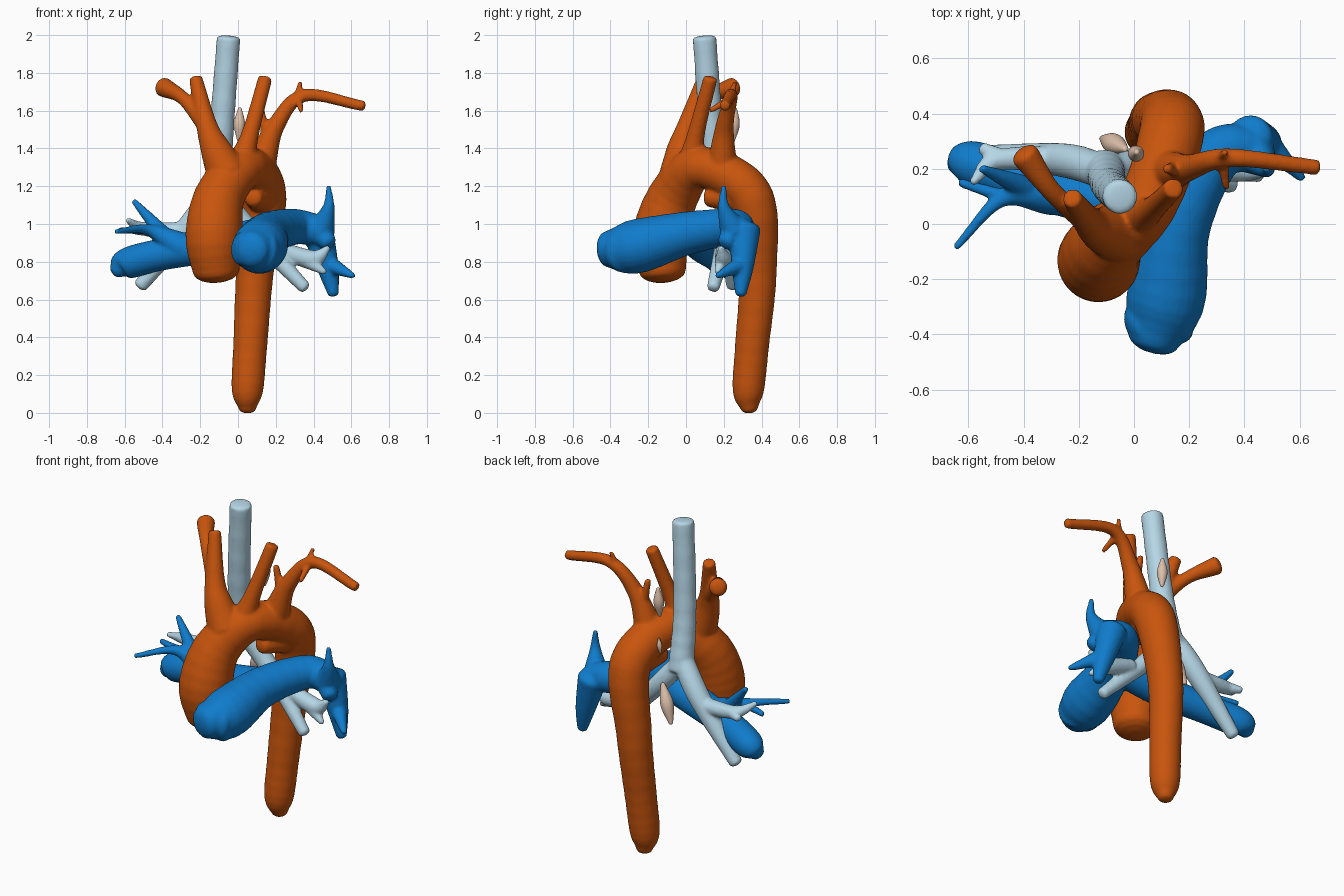
import bpy, bmesh, math
from mathutils import Vector

def spline(p, n=12):
    """Catmull-Rom curve through points that carry a radius as fourth value."""
    p = [p[0] * 2 - p[1]] + p + [p[-1] * 2 - p[-2]]
    out = []
    for a, b, c, d in zip(p, p[1:], p[2:], p[3:]):
        for t in (k / n for k in range(n)):
            out.append(0.5 * (2 * b + (c - a) * t + (2 * a - 5 * b + 4 * c - d) * t * t
                              + (3 * b - a - 3 * c + d) * t ** 3))
    return out + [p[-2]]

def tube(bm, radii, *path, dome=0.5, ripple=0.0, sides=28):
    """Round sweep along a path; dome is the bulge of the end caps."""
    s = spline([Vector((*p, r)) for p, r in zip(path, radii)])
    pos = [q.xyz for q in s]
    rad = [max(q.w, 0.008) * (1 + ripple * math.sin(i * 1.9)) for i, q in enumerate(s)]
    start, end = (pos[0] - pos[1]).normalized(), (pos[-1] - pos[-2]).normalized()
    r0, r1 = rad[0], rad[-1]
    for k in range(1, 4):
        a = k * 0.43
        pos.insert(0, s[0].xyz + start * r0 * dome * math.sin(a))
        rad.insert(0, r0 * math.cos(a))
        pos.append(s[-1].xyz + end * r1 * dome * math.sin(a))
        rad.append(r1 * math.cos(a))
    rings, u = [], None
    for i, c in enumerate(pos):
        t = (pos[min(i + 1, len(pos) - 1)] - pos[max(i - 1, 0)]).normalized()
        u = t.orthogonal() if u is None else u - t * u.dot(t)
        u.normalize()
        v = t.cross(u)
        angles = [2 * math.pi * k / sides for k in range(sides)]
        rings.append([bm.verts.new(c + rad[i] * (u * math.cos(a) + v * math.sin(a)))
                      for a in angles])
    for a, b in zip(rings, rings[1:]):
        for k in range(sides):
            j = (k + 1) % sides
            bm.faces.new((a[k], a[j], b[j], b[k]))
    bm.faces.new(rings[0][::-1])
    bm.faces.new(rings[-1])

def spindle(bm, r, a, b):
    """Tapered lump between two points."""
    mid = (Vector(a) + Vector(b)) / 2
    tube(bm, (r / 3, r, r / 3), a, mid, b)

def fuse(name, bm, color, voxel=0.01):
    """Merge the overlapping tubes into one smooth skin."""
    me = bpy.data.meshes.new(name)
    bm.to_mesh(me)
    bm.free()
    ob = bpy.data.objects.new(name, me)
    bpy.context.collection.objects.link(ob)
    mat = bpy.data.materials.new(name + "_color")
    mat.diffuse_color = (*color, 1)
    me.materials.append(mat)
    m = ob.modifiers.new("fuse", 'REMESH')
    m.mode, m.voxel_size, m.use_smooth_shade = 'VOXEL', voxel, True
    m = ob.modifiers.new("soften", 'SMOOTH')
    m.factor, m.iterations = 0.5, 4
    bpy.context.view_layer.objects.active = ob
    for m in list(ob.modifiers):
        bpy.ops.object.modifier_apply(modifier=m.name)

# aorta: descending trunk, arch and ascending root
bm = bmesh.new()
tube(bm, (.045, .083, .09, .1, .118, .11, .132, .15, .125),
     (.05, .335, .02), (.05, .33, .12), (.065, .35, .36), (.09, .38, .75), (.138, .34, 1.15),
     (.05, .08, 1.3), (-.09, -.06, 1.16), (-.128, -.132, .94), (-.115, -.125, .75), ripple=.006)
# bulge on the inside of the arch
tube(bm, (.09, .05), (.13, .3, 1.14), (.08, .12, 1.14))
# right neck and arm branches
tube(bm, (.11, .08, .056, .035), (-.06, -.03, 1.27), (-.12, -.02, 1.4), (-.165, .01, 1.52),
     (-.225, .095, 1.775), dome=.1)
tube(bm, (.05, .036, .052), (-.165, .01, 1.52), (-.29, .11, 1.665), (-.395, .25, 1.725))
# left neck and arm branches
tube(bm, (.09, .048, .037), (.01, .03, 1.3), (.06, .05, 1.46), (.145, .13, 1.775), dome=.1)
tube(bm, (.08, .048, .034, .028), (.12, .19, 1.31), (.2, .205, 1.52), (.35, .24, 1.68),
     (.662, .205, 1.625))
tube(bm, (.022, .012), (.31, .235, 1.66), (.33, .26, 1.75))
tube(bm, (.022, .014), (.32, .23, 1.66), (.335, .13, 1.6))
tube(bm, (.03, .018), (.16, .2, 1.42), (.12, .2, 1.61))
fuse("aorta", bm, (.58, .09, .004))

# pulmonary artery: front trunk running into the left branch
bm = bmesh.new()
tube(bm, (.095, .143, .115, .095, .08), (.07, -.42, .865), (.115, -.27, .88), (.165, 0, .95),
     (.3, .25, .985), (.45, .27, .96), ripple=.006)
tube(bm, (.09, .12), (.02, -.38, .87), (.14, -.32, .86))
# left upper and lower twigs
tube(bm, (.075, .032, .013), (.44, .25, .97), (.48, .2, 1.09), (.48, .2, 1.2))
tube(bm, (.085, .058, .03), (.42, .31, .97), (.475, .3, .77), (.505, .29, .63))
tube(bm, (.05, .016), (.475, .3, .79), (.61, .165, .725))
tube(bm, (.07, .045), (.42, .26, .97), (.48, .21, .9))
# right branch with its upper twigs
tube(bm, (.09, .092, .085, .082, .04), (.19, .04, .96), (-.1, .08, .895), (-.4, .155, .84),
     (-.59, .22, .79), (-.65, .22, .75))
tube(bm, (.08, .03, .014), (-.3, .11, .88), (-.48, .09, .97), (-.645, -.085, .96))
tube(bm, (.045, .016), (-.39, .13, .94), (-.55, .2, 1.12))
tube(bm, (.026, .016), (-.47, .1, .97), (-.63, .15, .965))
fuse("pulmonary_artery", bm, (.005, .2, .6))

# windpipe with faint rings
bm = bmesh.new()
tube(bm, (.062, .065, .072), (-.05, .098, 1.985), (-.09, .14, 1.45), (-.105, .2, 1.12),
     dome=.2, ripple=.015)
# right bronchus and its fork
tube(bm, (.062, .062, .038), (-.11, .19, 1.18), (-.25, .23, 1), (-.515, .25, .675))
tube(bm, (.05, .036, .015), (-.3, .235, .96), (-.5, .23, .975), (-.585, .15, 1.02))
tube(bm, (.034, .022), (-.48, .24, .97), (-.55, .275, .965))
# left bronchus and its fork
tube(bm, (.055, .054, .034), (-.1, .19, 1.16), (.06, .215, .97), (.352, .145, .665))
tube(bm, (.045, .048, .015), (.2, .205, .87), (.39, .2, .815), (.48, .185, .875))
tube(bm, (.045, .016), (.36, .2, .81), (.46, .165, .745))
fuse("windpipe", bm, (.46, .67, .79))

# gullet: three spindle-shaped fragments behind the windpipe
bm = bmesh.new()
spindle(bm, .03, (.005, .25, 1.44), (.01, .26, 1.615))
spindle(bm, .015, (-.01, .265, 1.22), (0, .265, 1.31))
spindle(bm, .038, (-.03, .27, 1.04), (-.115, .31, .83))
fuse("gullet_fragments", bm, (.72, .52, .4), voxel=.006)
